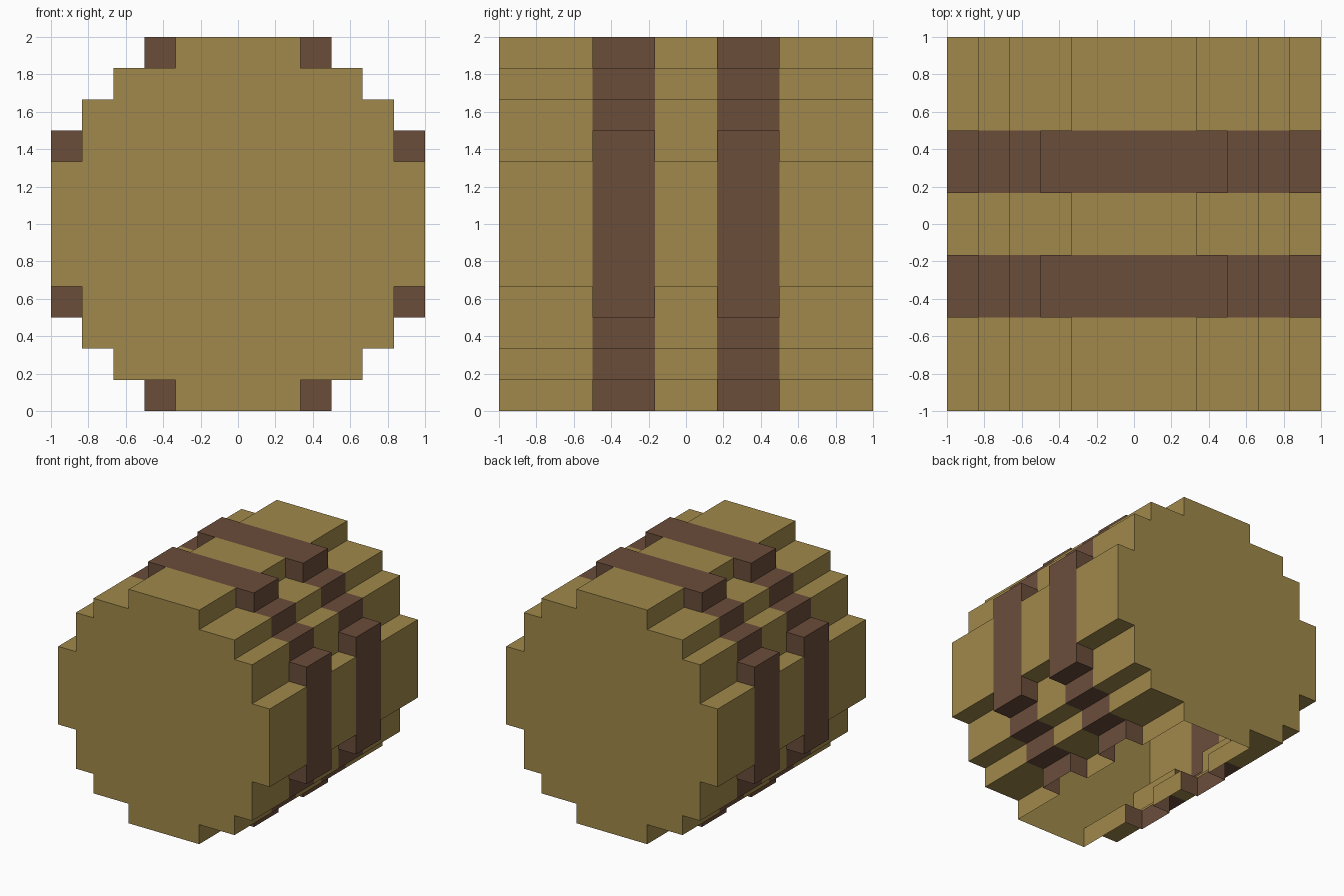
import bpy
import bmesh

U = 1 / 6  # one block
if "Cube" in bpy.data.objects:
    bpy.data.objects.remove(bpy.data.objects["Cube"], do_unlink=True)


def make_material(name, colour):
    mat = bpy.data.materials.new(name)
    mat.use_nodes = True
    mat.diffuse_color = (*colour, 1)
    mat.node_tree.nodes["Principled BSDF"].inputs["Base Color"].default_value = (*colour, 1)
    return mat


def outline(widths):
    """Closed stepped outline (x, z), counter-clockwise from the front."""
    right = []
    for row, w in enumerate(widths):
        if row and widths[row - 1] == w:
            right.pop()
        else:
            right.append((w * U, row * U))
        right.append((w * U, (row + 1) * U))
    return right + [(-x, z) for x, z in reversed(right)]


def add_face(bm, points):
    bm.faces.new([bm.verts.new(p) for p in points])


def add_walls(bm, points, y0, y1):
    """Sweep the outline along y, leaving the underside open."""
    for (ax, az), (bx, bz) in zip(points, points[1:] + points[:1]):
        if az == 0 and bz == 0:
            continue
        add_face(bm, [(ax, y1, az), (bx, y1, bz), (bx, y0, bz), (ax, y0, az)])


def add_cap(bm, points, y, front):
    loop = points if front else points[::-1]
    add_face(bm, [(x, y, z) for x, z in loop])


def finish(bm, name, mat):
    bmesh.ops.remove_doubles(bm, verts=bm.verts[:], dist=0.0001)
    mesh = bpy.data.meshes.new(name)
    bm.to_mesh(mesh)
    bm.free()
    mesh.materials.append(mat)
    bpy.context.collection.objects.link(bpy.data.objects.new(name, mesh))


# Half widths of each block row, bottom to top
lower_body = [2, 4, 5, 5, 6, 6]
lower_hoop = [3, 4, 5, 6, 6, 6]
body_rows = lower_body + lower_body[::-1]
hoop_rows = lower_hoop + lower_hoop[::-1]
body_outline, hoop_outline = outline(body_rows), outline(hoop_rows)

# Barrel body: three plain sections and two flat ends
bm = bmesh.new()
for y0, y1 in ((-6, -3), (-1, 1), (3, 6)):
    add_walls(bm, body_outline, y0 * U, y1 * U)
add_cap(bm, body_outline, -1, True)
add_cap(bm, body_outline, 1, False)
finish(bm, "barrel_body", make_material("tan wood", (0.352, 0.25, 0.069)))

# Hoops: wider sections with lips where they stand out from the body
brown = make_material("brown band", (0.147, 0.074, 0.044))
for name, y0, y1 in (("front_hoop", -3, -1), ("back_hoop", 1, 3)):
    bm = bmesh.new()
    add_walls(bm, hoop_outline, y0 * U, y1 * U)
    for row, (inner, outer) in enumerate(zip(body_rows, hoop_rows)):
        if inner == outer:
            continue
        z0, z1 = row * U, (row + 1) * U
        for x0, x1 in ((inner * U, outer * U), (-outer * U, -inner * U)):
            square = [(x0, z0), (x1, z0), (x1, z1), (x0, z1)]
            add_cap(bm, square, y0 * U, True)
            add_cap(bm, square, y1 * U, False)
    finish(bm, name, brown)
